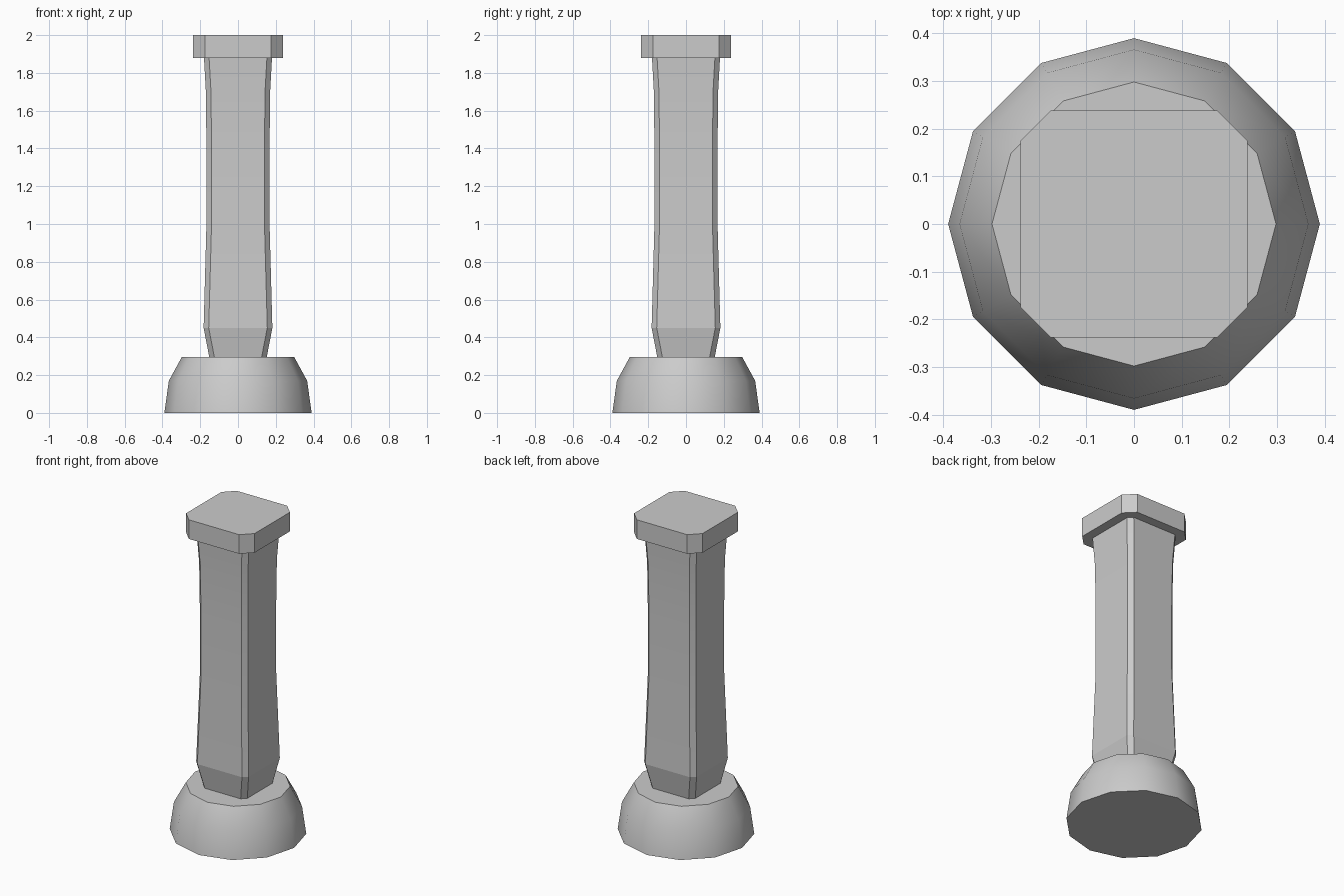
import bpy, bmesh, math

if "Cube" in bpy.data.objects:
    bpy.data.objects.remove(bpy.data.objects["Cube"])


def loft(name, rings, angle):
    """Stack equal-count (points, z) rings into a closed solid."""
    bm = bmesh.new()
    loops = [[bm.verts.new((x, y, z)) for x, y in pts] for pts, z in rings]
    n = len(loops[0])
    for a, b in zip(loops, loops[1:]):
        for i in range(n):
            j = (i + 1) % n
            bm.faces.new((a[i], a[j], b[j], b[i]))
    bm.faces.new(loops[0][::-1])
    bm.faces.new(loops[-1])
    bmesh.ops.recalc_face_normals(bm, faces=bm.faces)
    mesh = bpy.data.meshes.new(name)
    bm.to_mesh(mesh)
    bm.free()
    obj = bpy.data.objects.new(name, mesh)
    bpy.context.collection.objects.link(obj)
    bpy.ops.object.select_all(action='DESELECT')
    obj.select_set(True)
    bpy.context.view_layer.objects.active = obj
    bpy.ops.object.shade_smooth_by_angle(angle=math.radians(angle))
    return obj


def polygon(r, n=12):
    return [(r * math.cos(math.tau * i / n), r * math.sin(math.tau * i / n)) for i in range(n)]


def chamfered_square(h, c):
    """Square of half width h with corners cut back by c."""
    k = h - c
    return [(h, -k), (h, k), (k, h), (-k, h), (-h, k), (-h, -k), (-k, -h), (k, -h)]


# Twelve-sided rounded foot
loft("base", [(polygon(0.39), 0), (polygon(0.366), 0.17), (polygon(0.298), 0.295)], 35)

# Waisted square column with narrow chamfered corners
shaft = [(0.152, 0.295), (0.182, 0.45), (0.167, 1.0), (0.167, 1.4),
         (0.170, 1.7), (0.180, 1.88)]
loft("shaft", [(chamfered_square(h, 0.027), z) for h, z in shaft], 10)

# Square capital with cut corners
loft("cap", [(chamfered_square(0.238, 0.063), 1.88), (chamfered_square(0.238, 0.063), 2.0)], 30)
